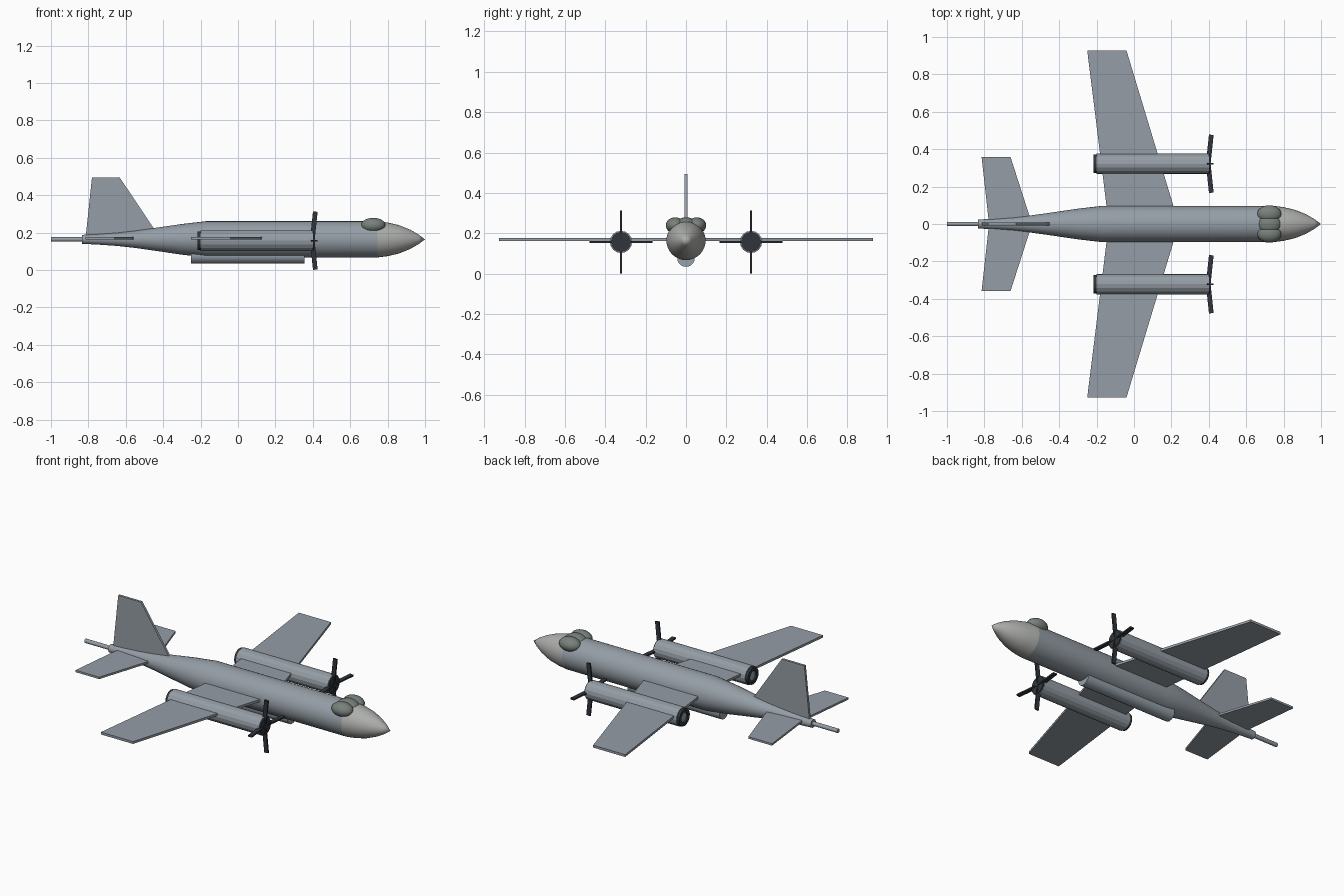
import bpy, bmesh, math
from mathutils import Matrix, Vector

if "Cube" in bpy.data.objects:
    bpy.data.objects.remove(bpy.data.objects["Cube"])

def mat(name, rgb):
    m = bpy.data.materials.new(name)
    m.diffuse_color = (*rgb, 1)
    m.use_nodes = True
    m.node_tree.nodes["Principled BSDF"].inputs["Base Color"].default_value = m.diffuse_color
    return m

BODY = mat("blue_grey", (0.30, 0.34, 0.38))
POD = mat("pod_grey", (0.30, 0.36, 0.41))
NOSE = mat("pale_grey", (0.42, 0.43, 0.41))
GLASS = mat("canopy_grey", (0.19, 0.22, 0.20))
DARK = mat("dark", (0.03, 0.036, 0.045))
AXIS_Z = 0.164

def finish(name, bm, material, smooth=None):
    bmesh.ops.recalc_face_normals(bm, faces=bm.faces)
    me = bpy.data.meshes.new(name)
    bm.to_mesh(me)
    bm.free()
    ob = bpy.data.objects.new(name, me)
    bpy.context.collection.objects.link(ob)
    me.materials.append(material)
    if smooth:
        bpy.ops.object.select_all(action='DESELECT')
        ob.select_set(True)
        bpy.context.view_layer.objects.active = ob
        bpy.ops.object.shade_smooth_by_angle(angle=math.radians(smooth))
    return ob

def lathe(name, profile, y, z, sides, material, smooth=None):
    """Revolve (x, radius) points about a lengthwise axis; open ends are capped."""
    bm = bmesh.new()
    rings = []
    for x, r in profile:
        if r == 0:
            rings.append([bm.verts.new((x, y, z))])
            continue
        rings.append([bm.verts.new((x, y + r * math.sin(t), z + r * math.cos(t)))
                      for t in (2 * math.pi * i / sides for i in range(sides))])
    for a, b in zip(rings, rings[1:]):
        for i in range(sides):
            j = (i + 1) % sides
            if len(b) == 1:
                bm.faces.new((a[i], a[j], b[0]))
            else:
                bm.faces.new((a[i], a[j], b[j], b[i]))
    for ring in (rings[0], rings[-1]):
        if len(ring) > 2:
            bm.faces.new(ring)
    return finish(name, bm, material, smooth)

def plate(name, outline, thickness):
    """Extrude a flat outline both ways along its normal."""
    bm = bmesh.new()
    pts = [Vector(p) for p in outline]
    n = (pts[1] - pts[0]).cross(pts[2] - pts[1]).normalized() * thickness / 2
    low = [bm.verts.new(p - n) for p in pts]
    high = [bm.verts.new(p + n) for p in pts]
    bm.faces.new(low)
    bm.faces.new(high)
    for i in range(len(pts)):
        j = (i + 1) % len(pts)
        bm.faces.new((low[i], low[j], high[j], high[i]))
    return finish(name, bm, BODY)

# fuselage, nose cone and tail boom
lathe("fuselage", [(-0.835, 0.024), (-0.75, 0.028), (-0.65, 0.035), (-0.55, 0.046),
                   (-0.43, 0.063), (-0.30, 0.082), (-0.17, 0.097), (0.745, 0.097)],
      0, AXIS_Z, 32, BODY, 30)
lathe("nose_cone", [(0.745, 0.097), (0.80, 0.090), (0.86, 0.076), (0.92, 0.052),
                    (0.965, 0.026), (1.0, 0)], 0, AXIS_Z, 32, NOSE, 30)
lathe("tail_boom", [(-1.0, 0.012), (-0.82, 0.012)], 0, AXIS_Z, 12, BODY, 35)

# belly pod
lathe("belly_pod", [(-0.25, 0.043), (0.355, 0.043)], 0, 0.077, 20, POD, 30)

# canopy: centre bubble with two side bubbles
for name, y, ry in (("canopy_centre", 0, 0.055), ("canopy_left", 0.053, 0.047),
                    ("canopy_right", -0.053, 0.047)):
    bm = bmesh.new()
    bmesh.ops.create_uvsphere(
        bm, u_segments=24, v_segments=14, radius=1,
        matrix=Matrix.Translation((0.723, y, 0.239)) @ Matrix.Diagonal((0.065, ry, 0.040, 1)))
    finish(name, bm, GLASS, 40)

# wings and tailplanes, both sides
for side, s in (("left", 1), ("right", -1)):
    plate(side + "_wing", [(0.24, 0, 0.170), (-0.04, s * 0.927, 0.170),
                           (-0.25, s * 0.927, 0.170), (-0.135, 0, 0.170)], 0.014)
    plate(side + "_tailplane", [(-0.545, 0, 0.170), (-0.66, s * 0.358, 0.170),
                                (-0.815, s * 0.358, 0.170), (-0.775, 0, 0.170)], 0.012)

# fin
plate("fin", [(-0.415, 0, 0.17), (-0.632, 0, 0.494), (-0.781, 0, 0.494), (-0.815, 0, 0.17)], 0.014)

# engines
for side, y in (("left", 0.322), ("right", -0.322)):
    z = 0.157
    lathe(side + "_nacelle", [(-0.20, 0.055), (0.40, 0.055)], y, z, 16, BODY)
    # exhaust ring with recessed centre
    lathe(side + "_exhaust", [(-0.195, 0.050), (-0.216, 0.050), (-0.216, 0.030), (-0.205, 0.030)],
          y, z, 16, DARK)
    lathe(side + "_exhaust_core", [(-0.20, 0.029), (-0.208, 0.029)], y, z, 16, BODY)
    # hub disc
    lathe(side + "_hub", [(0.39, 0.050), (0.407, 0.050)], y, z, 16, DARK)
    # four blades coned slightly forward
    bm = bmesh.new()
    for k in range(4):
        bmesh.ops.create_cube(bm, size=1, matrix=(
            Matrix.Translation((0.397, y, z)) @ Matrix.Rotation(k * math.pi / 2, 4, 'X')
            @ Matrix.Rotation(math.radians(6), 4, 'Y')
            @ Matrix.Translation((0, 0, 0.078)) @ Matrix.Diagonal((0.025, 0.009, 0.156, 1))))
    finish(side + "_propeller", bm, DARK)
